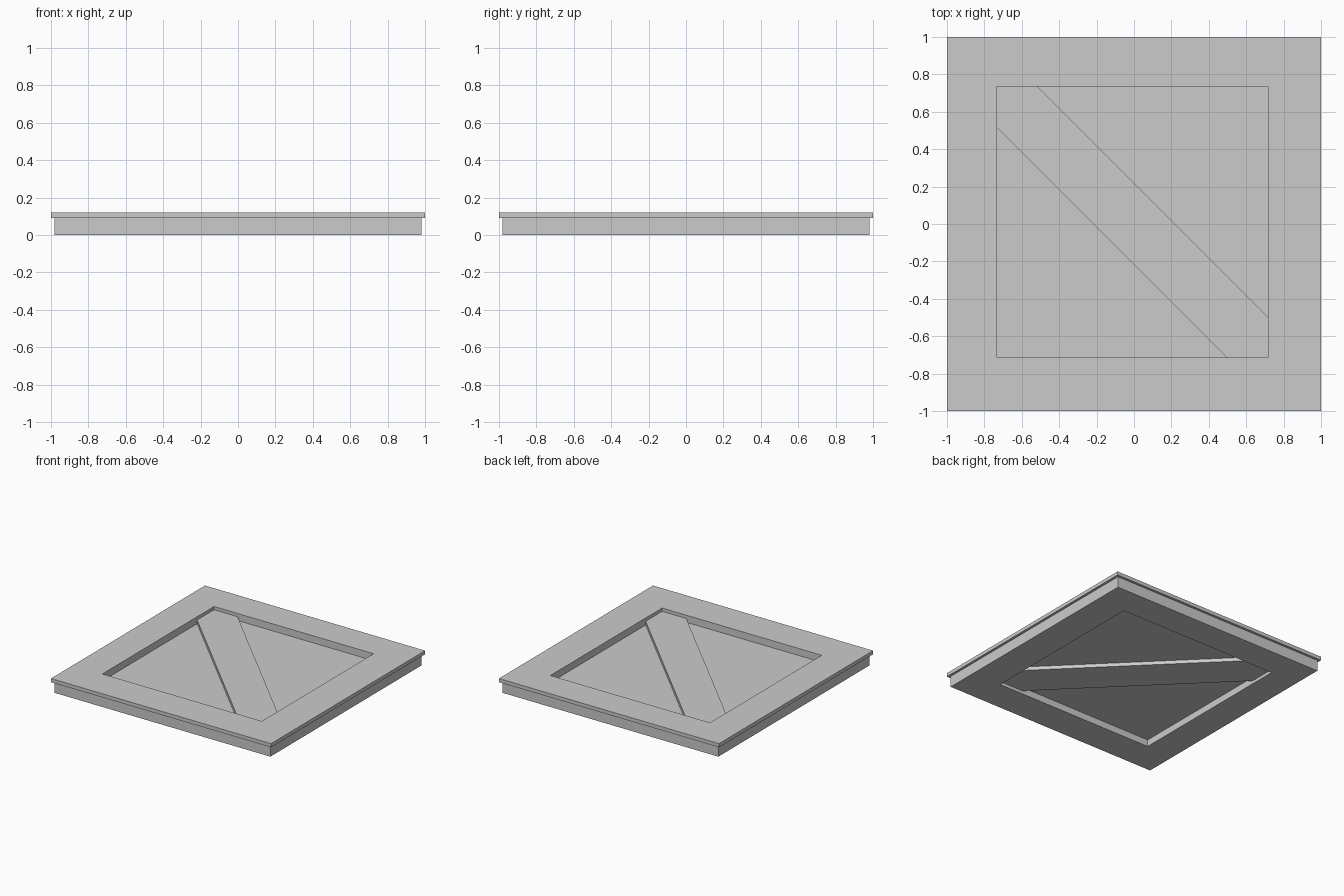
import bpy
import bmesh

default = bpy.data.objects.get("Cube")
if default:
    bpy.data.objects.remove(default, do_unlink=True)

# One grey finish for the whole panel
grey = bpy.data.materials.new("light grey")
grey.use_nodes = True
grey.diffuse_color = (0.6, 0.6, 0.6, 1)
grey.node_tree.nodes["Principled BSDF"].inputs["Base Color"].default_value = (0.6, 0.6, 0.6, 1)

# Opening limits, slightly off centre
LEFT, RIGHT = -0.733, 0.717
FRONT, BACK = -0.714, 0.736


def finish(name, bm):
    bmesh.ops.recalc_face_normals(bm, faces=bm.faces)
    mesh = bpy.data.meshes.new(name)
    bm.to_mesh(mesh)
    bm.free()
    mesh.materials.append(grey)
    obj = bpy.data.objects.new(name, mesh)
    bpy.context.collection.objects.link(obj)
    return obj


def prism(name, outline, bottom, top):
    """Extrude a flat outline between two heights."""
    bm = bmesh.new()
    low = [bm.verts.new((x, y, bottom)) for x, y in outline]
    high = [bm.verts.new((x, y, top)) for x, y in outline]
    bm.faces.new(low)
    bm.faces.new(high)
    n = len(outline)
    for i in range(n):
        j = (i + 1) % n
        bm.faces.new((low[i], low[j], high[j], high[i]))
    return finish(name, bm)


def rectangle(x0, x1, y0, y1):
    return [(x0, y0), (x1, y0), (x1, y1), (x0, y1)]


# Frame: square rings joined in a closed profile with an overhanging lip
body = rectangle(-0.98, 0.98, -0.98, 0.98)
lip = rectangle(-1, 1, -1, 1)
opening = rectangle(LEFT, RIGHT, FRONT, BACK)
profile = [(body, 0), (body, 0.09), (lip, 0.09), (lip, 0.12), (opening, 0.12), (opening, 0)]
bm = bmesh.new()
rings = [[bm.verts.new((x, y, z)) for x, y in loop] for loop, z in profile]
for k, ring in enumerate(rings):
    following = rings[(k + 1) % len(rings)]
    for i in range(4):
        j = (i + 1) % 4
        bm.faces.new((ring[i], ring[j], following[j], following[i]))
finish("frame", bm)

# Thin sheet recessed from both sides
prism("centre_sheet", opening, 0.056, 0.062)

# Diagonal brace, its ends trimmed to the corners of the opening
REACH = 0.217
brace = [
    (LEFT, BACK), (LEFT, -REACH - LEFT), (-REACH - FRONT, FRONT),
    (RIGHT, FRONT), (RIGHT, REACH - RIGHT), (REACH - BACK, BACK),
]
prism("diagonal_brace", brace, 0.026, 0.093)
